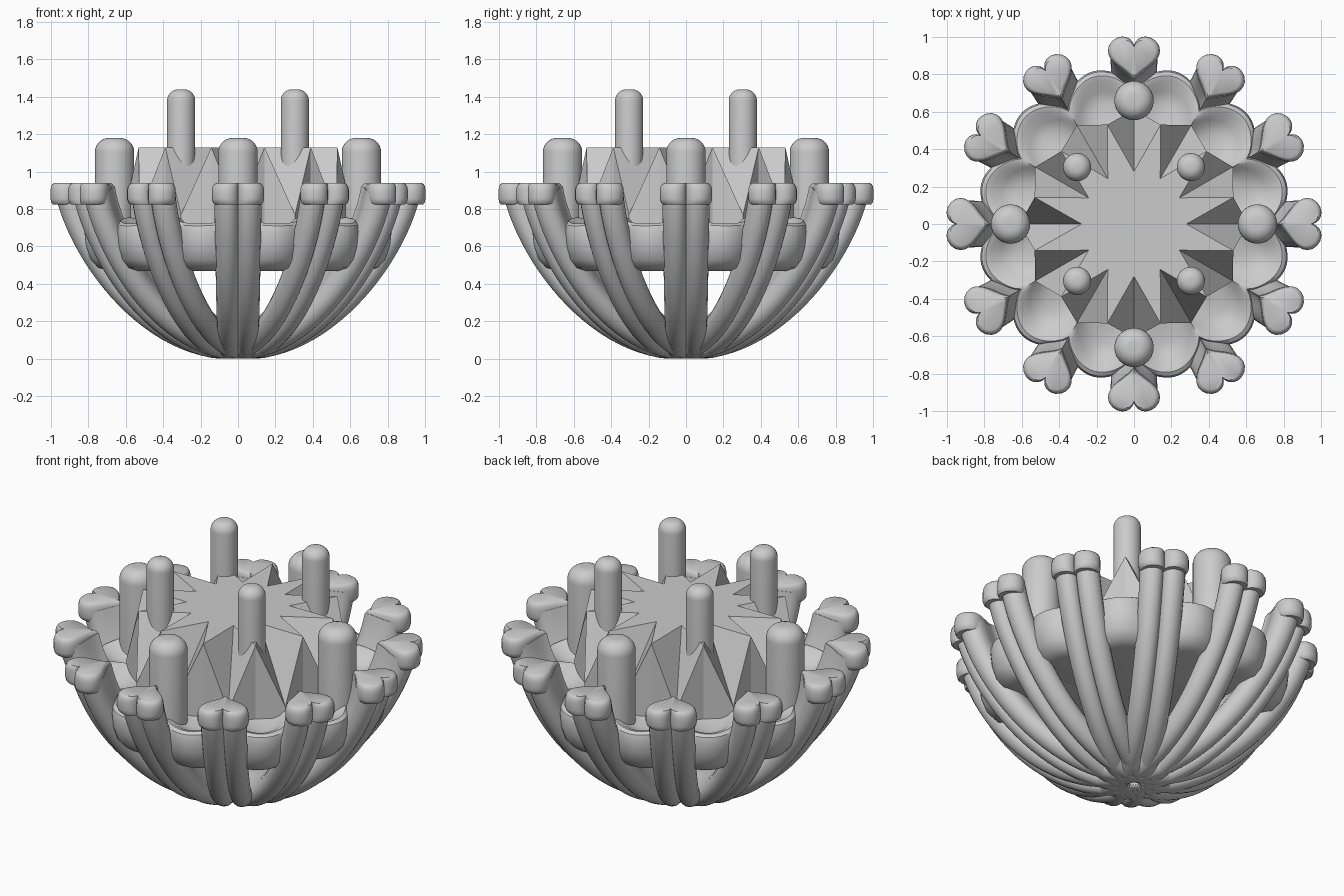
import bpy, bmesh, math
from math import sin, cos, pi, radians
from mathutils import Vector, Matrix

if "Cube" in bpy.data.objects:
    bpy.data.objects.remove(bpy.data.objects["Cube"])

grey = bpy.data.materials.new("light_grey")
grey.diffuse_color = (0.6, 0.6, 0.6, 1)
grey.use_nodes = True
grey.node_tree.nodes["Principled BSDF"].inputs["Base Color"].default_value = grey.diffuse_color


def finish(name, bm, angle=None):
    bmesh.ops.recalc_face_normals(bm, faces=bm.faces)
    me = bpy.data.meshes.new(name)
    bm.to_mesh(me)
    bm.free()
    me.materials.append(grey)
    if angle:
        me.polygons.foreach_set("use_smooth", [True] * len(me.polygons))
        me.set_sharp_from_angle(angle=radians(angle))
    ob = bpy.data.objects.new(name, me)
    bpy.context.collection.objects.link(ob)
    return ob


def loft(bm, rings):
    """Skin a list of closed point rings and cap both ends."""
    rows = [[bm.verts.new(p) for p in ring] for ring in rings]
    n = len(rows[0])
    for a, b in zip(rows, rows[1:]):
        for i in range(n):
            j = (i + 1) % n
            bm.faces.new((a[i], a[j], b[j], b[i]))
    bm.faces.new(rows[0])
    bm.faces.new(rows[-1])


# Heart section: first value sideways, second outwards (half width 0.14)
HEART = []
for i in range(36):
    t = 2 * pi * i / 36
    HEART.append((0.14 * sin(t) ** 3,
                  0.00875 * (13 * cos(t) - 4 * cos(2 * t) - 2 * cos(3 * t) - cos(4 * t))))


def bezier(t):
    pts = [Vector(p) for p in ((0.03, 0.0), (0.5, 0.0), (0.88, 0.5), (0.97, 0.87))]
    w = ((1 - t) ** 3, 3 * t * (1 - t) ** 2, 3 * t * t * (1 - t), t ** 3)
    return sum((p * k for p, k in zip(pts, w)), Vector((0, 0)))


# Twelve curved ribs with a heart section, each with a rounded heart cap
def make_rib(bm):
    rings = []
    for i in range(25):
        t = i / 24
        tan = (bezier(min(1, t + .01)) - bezier(max(0, t - .01))).normalized()
        nor = Vector((tan.y, -tan.x))
        s = 0.76 + 0.15 * t
        o = bezier(t) - nor * (0.097 * s)
        rings.append([(o.x + nor.x * v * s, u * s, max(0, o.y + nor.y * v * s)) for u, v in HEART])
    loft(bm, rings)


def make_cap(bm):
    prof = ((0.825, .88), (0.835, .96), (0.855, 1), (0.9, 1), (0.92, .97), (0.933, .91), (0.94, .82))
    loft(bm, [[(0.9 + v * s, u * s, z) for u, v in HEART] for z, s in prof])


for name, make in (("heart_rib", make_rib), ("heart_cap", make_cap)):
    bm = bmesh.new()
    make(bm)
    first = finish(name + "_1", bm, 40)
    for k in range(1, 12):
        ob = bpy.data.objects.new(f"{name}_{k + 1}", first.data)
        ob.matrix_world = Matrix.Rotation(k * pi / 6, 4, 'Z')
        bpy.context.collection.objects.link(ob)

# Scalloped tray: twelve cupped lobes between the ribs
# profile rows: radius factor, height, drop of the height at each lobe
bm = bmesh.new()
rings = []
for f, z, drop in ((.3, .47, 0), (.84, .47, 0), (.91, .485, 0), (.96, .53, 0), (.99, .6, 0),
                   (1, .68, 0), (.99, .73, .02), (.965, .752, .03), (.93, .755, .04),
                   (.86, .75, .07), (.78, .735, .07), (.68, .72, .03), (.3, .71, 0)):
    ring = []
    for i in range(192):
        a = 2 * pi * i / 192
        u = abs(sin(6 * a))
        r = f * (0.72 + 0.125 * u ** 0.8)
        ring.append((r * cos(a), r * sin(a), z - drop * u))
    rings.append(ring)
loft(bm, rings)
finish("scalloped_tray", bm, 40)

# Faceted star block: star-shaped top with twelve sloping notches
bm = bmesh.new()


def ring(r, z, off):
    return [bm.verts.new((r * cos((k + off) * pi / 6), r * sin((k + off) * pi / 6), z)) for k in range(12)]


notch, tip = ring(0.28, 1.13, 0), ring(0.55, 1.13, .5)
valley = ring(0.61, 0.77, 0)
base_v, base_t = ring(0.61, 0.65, 0), ring(0.55, 0.65, .5)
bm.faces.new([v for pair in zip(notch, tip) for v in pair])
bm.faces.new([v for pair in zip(base_v, base_t) for v in pair])
for k in range(12):
    n = (k + 1) % 12
    bm.faces.new((notch[k], valley[k], tip[k]))
    bm.faces.new((notch[n], tip[k], valley[n]))
    bm.faces.new((valley[k], base_v[k], base_t[k], tip[k]))
    bm.faces.new((tip[k], base_t[k], base_v[n], valley[n]))
finish("star_block", bm)


# Round-topped posts
def post(name, x, y, r, z0, z1, fillet):
    prof = [(r, z0)]
    for i in range(8):
        a = i / 7 * radians(88)
        prof.append((r - fillet + fillet * cos(a), z1 - fillet + fillet * sin(a)))
    bm = bmesh.new()
    loft(bm, [[(x + q * cos(2 * pi * i / 40), y + q * sin(2 * pi * i / 40), z) for i in range(40)]
              for q, z in prof])
    finish(name, bm, 40)


for k in range(4):
    a = k * pi / 2
    post(f"outer_post_{k + 1}", 0.66 * cos(a), 0.66 * sin(a), 0.105, 0.6, 1.18, 0.075)
    a += pi / 4
    post(f"inner_post_{k + 1}", 0.43 * cos(a), 0.43 * sin(a), 0.075, 0.8, 1.44, 0.06)
